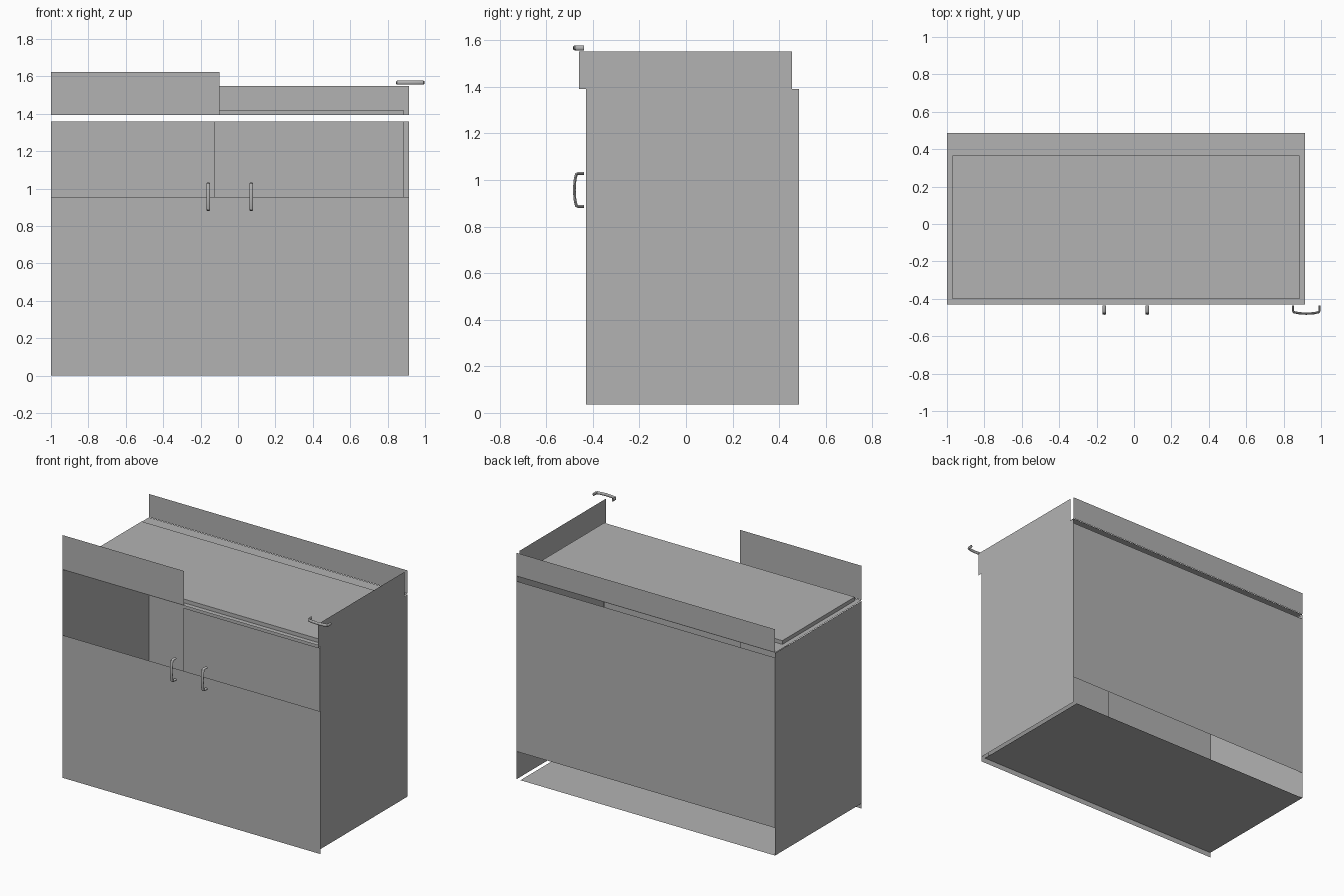
import bpy, bmesh, math
from mathutils import Vector

if "Cube" in bpy.data.objects:
    bpy.data.objects.remove(bpy.data.objects["Cube"])

grey = bpy.data.materials.new("plain grey")
grey.diffuse_color = (0.448, 0.448, 0.448, 1)
grey.use_nodes = True
grey.node_tree.nodes["Principled BSDF"].inputs["Base Color"].default_value = grey.diffuse_color


def finish(name, bm):
    me = bpy.data.meshes.new(name)
    bm.to_mesh(me)
    bm.free()
    me.materials.append(grey)
    ob = bpy.data.objects.new(name, me)
    bpy.context.collection.objects.link(ob)
    return ob


def sheet(name, axis, at, a, b):
    """Flat sheet across an axis; a and b are the ranges on the other two axes."""
    bm = bmesh.new()
    vs = []
    for u, v in ((a[0], b[0]), (a[1], b[0]), (a[1], b[1]), (a[0], b[1])):
        co = [u, v]
        co.insert(axis, at)
        vs.append(bm.verts.new(co))
    bm.faces.new(vs)
    return finish(name, bm)


def box(name, lo, hi):
    bm = bmesh.new()
    bmesh.ops.create_cube(bm, size=1)
    for v in bm.verts:
        v.co = [(l + h) / 2 + c * (h - l) for l, h, c in zip(lo, hi, v.co)]
    return finish(name, bm)


def handle(name, centre, along, across):
    """Bowed pull: an oval section swept along a bracket-shaped path."""
    out = Vector((0, -1, 0))
    path = [(-0.071, 0.0), (-0.071, 0.028), (-0.068, 0.034), (-0.04, 0.040),
            (0, 0.0425), (0.04, 0.040), (0.068, 0.034), (0.071, 0.028), (0.071, 0.0)]
    pts = [centre + along * s + out * d for s, d in path]
    bm = bmesh.new()
    rings = []
    for i, p in enumerate(pts):
        t = (pts[min(i + 1, len(pts) - 1)] - pts[max(i - 1, 0)]).normalized()
        n = t.cross(across)
        rings.append([bm.verts.new(p + across * 0.010 * math.cos(k * math.pi / 6)
                                   + n * 0.006 * math.sin(k * math.pi / 6))
                      for k in range(12)])
    for r, q in zip(rings, rings[1:]):
        for k in range(12):
            bm.faces.new((r[k], r[(k + 1) % 12], q[(k + 1) % 12], q[k]))
    bm.faces.new(rings[0])
    bm.faces.new(rings[-1])
    bmesh.ops.recalc_face_normals(bm, faces=bm.faces)
    ob = finish(name, bm)
    bpy.context.view_layer.objects.active = ob
    ob.select_set(True)
    bpy.ops.object.shade_smooth_by_angle(angle=math.radians(40))
    ob.select_set(False)


X, Y = (-1.0, 0.914), (-0.43, 0.486)

# Front: tall lower panel, recessed door, short upper panel
sheet("front_lower_panel", 1, Y[0], X, (0, 0.955))
sheet("recessed_door", 1, -0.40, (-0.125, 0.886), (0.035, 1.36))
sheet("front_upper_panel", 1, Y[0], (-1.0, -0.10), (1.395, 1.625))

# Back: main panel with gaps above and below, and a rear upstand
sheet("back_panel", 1, Y[1], X, (0.22, 1.36))
sheet("back_upstand", 1, Y[1], X, (1.395, 1.55))

# Sides
sheet("left_side", 0, X[0], Y, (0.035, 1.39))
sheet("right_side", 0, X[1], Y, (0.035, 1.39))
sheet("right_upstand", 0, X[1], (-0.46, 0.456), (1.39, 1.552))

# Floor, top and worktop slab
sheet("floor", 2, 0.035, (-1.0, 0.886), Y)
sheet("top_sheet", 2, 1.393, X, Y)
box("worktop_slab", (-0.97, -0.40, 1.395), (0.886, 0.366, 1.42))

# Handles
EX, EZ = Vector((1, 0, 0)), Vector((0, 0, 1))
handle("door_handle_left", Vector((-0.159, -0.437, 0.957)), EZ, EX)
handle("door_handle_right", Vector((0.071, -0.437, 0.957)), EZ, EX)
handle("drawer_handle", Vector((0.921, -0.437, 1.567)), EX, EZ)
